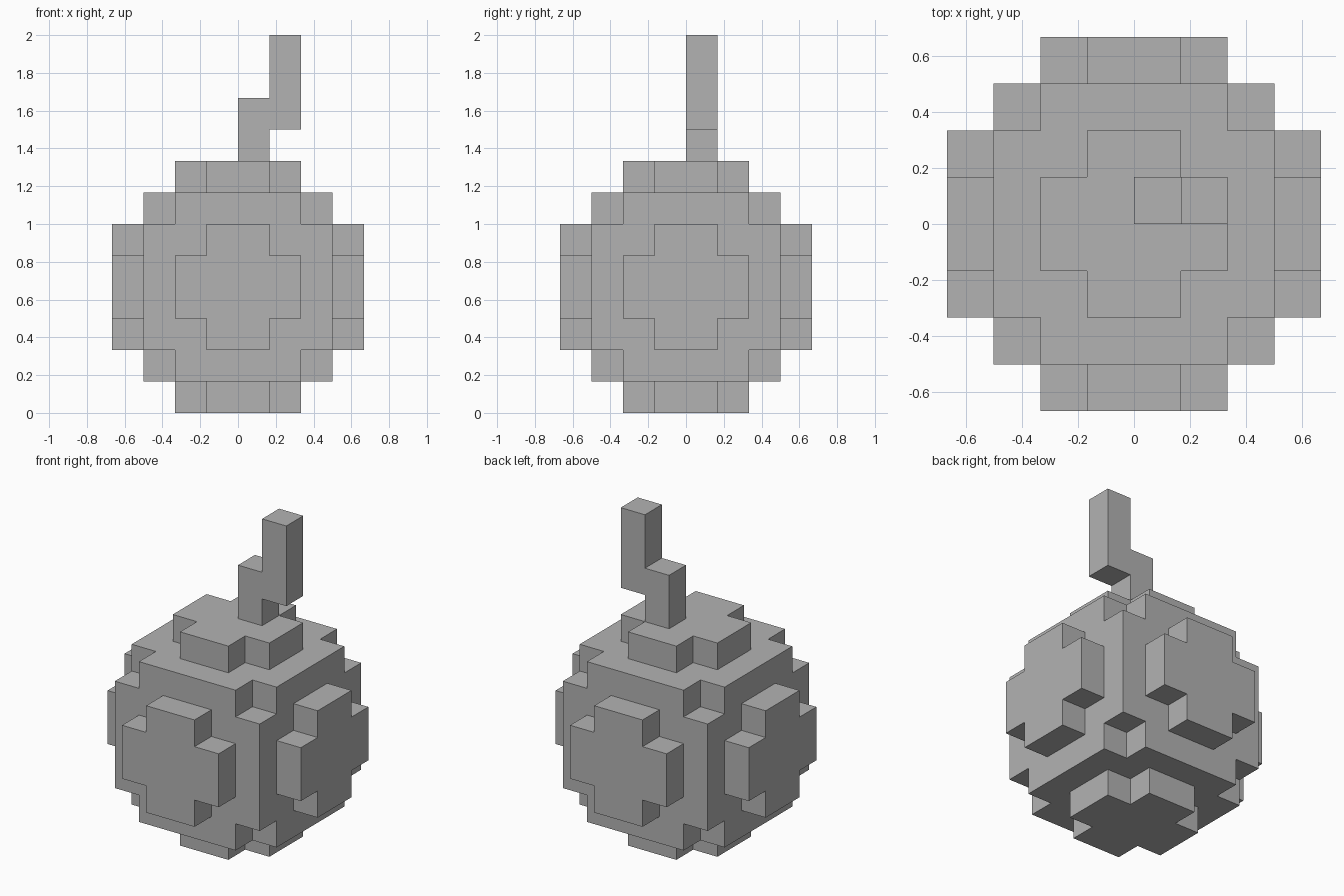
import bpy
import bmesh
from mathutils import Vector

cube = bpy.data.objects.get("Cube")
if cube:
    bpy.data.objects.remove(cube, do_unlink=True)

U = 1 / 6      # edge of one block
R = range(-4, 4)

grey = bpy.data.materials.new("plain_grey")
grey.use_nodes = True
colour = (0.45, 0.45, 0.45, 1)
grey.diffuse_color = colour
grey.node_tree.nodes["Principled BSDF"].inputs["Base Color"].default_value = colour


def block_object(name, cells, base):
    """Join unit blocks into one closed skin, keeping only the outer faces."""
    bm = bmesh.new()
    for cell in cells:
        centre = Vector(cell) + Vector((0.5, 0.5, 0.5))
        for axis in range(3):
            for side in (-1, 1):
                step = [0, 0, 0]
                step[axis] = side
                if tuple(c + s for c, s in zip(cell, step)) in cells:
                    continue
                n = Vector(step)
                a = Vector((n.y, n.z, n.x))
                b = n.cross(a)
                mid = centre + n / 2
                corners = [mid + (p * a + q * b) / 2
                           for p, q in ((-1, -1), (1, -1), (1, 1), (-1, 1))]
                bm.faces.new([bm.verts.new(c * U) for c in corners])
    bmesh.ops.remove_doubles(bm, verts=bm.verts, dist=U / 100)
    bmesh.ops.recalc_face_normals(bm, faces=bm.faces)
    mesh = bpy.data.meshes.new(name)
    bm.to_mesh(mesh)
    bm.free()
    mesh.materials.append(grey)
    obj = bpy.data.objects.new(name, mesh)
    obj.location.z = base * U
    bpy.context.collection.objects.link(obj)
    return obj


def in_body(cell):
    """Core with clipped corners, and a raised cross plate on all six sides."""
    low, mid, high = sorted(c if c >= 0 else -c - 1 for c in cell)
    if high == 3:
        return mid <= 1 and low + mid < 2
    return low < 2


# Round body
body = {(x, y, z) for x in R for y in R for z in R if in_body((x, y, z))}
block_object("body", body, 4)

# Stepped stem
stem = {(0, 0, z) for z in (0, 1)} | {(1, 0, z) for z in (1, 2, 3)}
block_object("stem", stem, 8)
